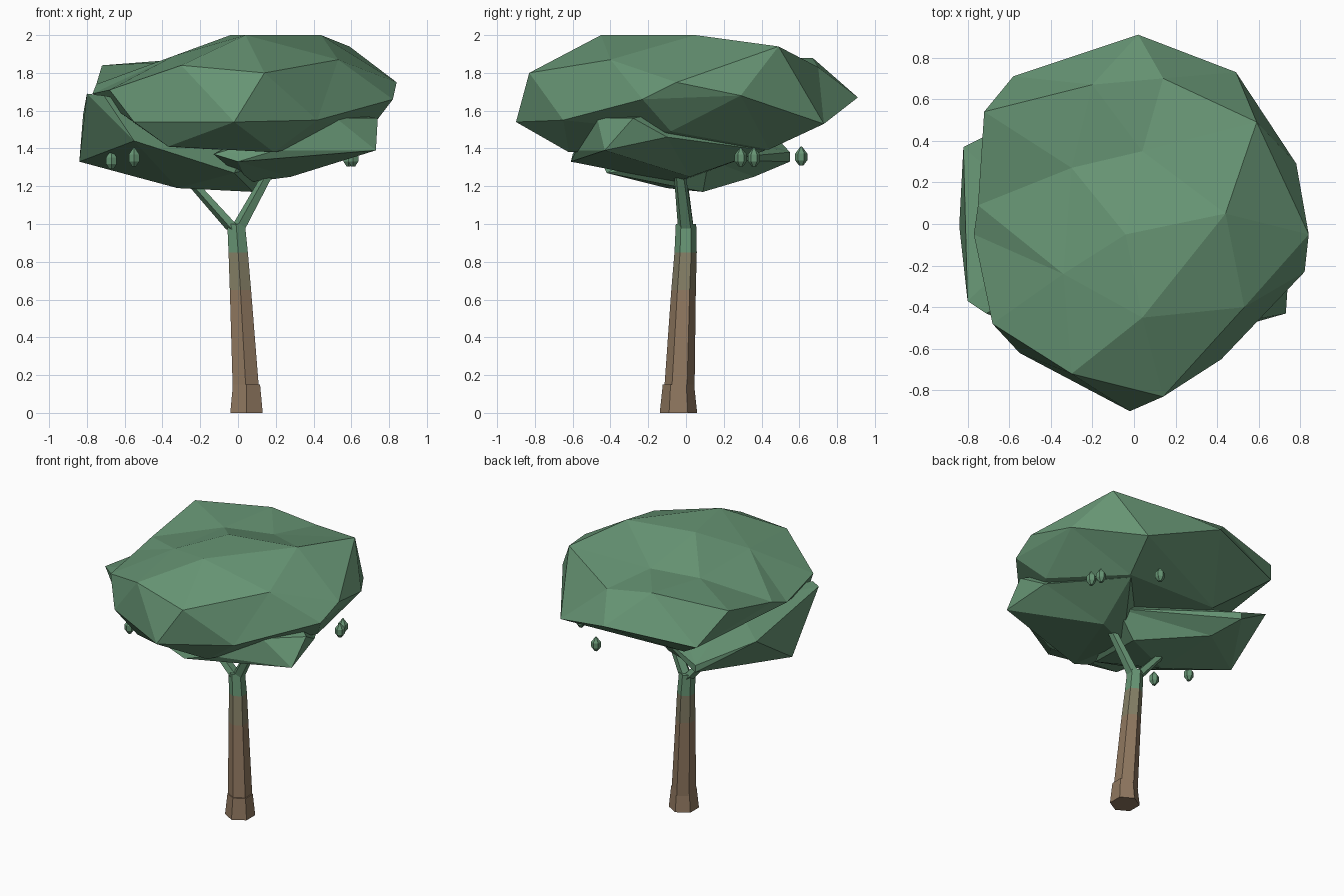
import bpy, bmesh
from math import cos, sin, tau
from mathutils import Vector

if "Cube" in bpy.data.objects:
    bpy.data.objects.remove(bpy.data.objects["Cube"])


def material(name, color):
    m = bpy.data.materials.new(name)
    m.diffuse_color = (*color, 1)
    m.use_nodes = True
    m.node_tree.nodes["Principled BSDF"].inputs["Base Color"].default_value = m.diffuse_color
    return m


LEAF = material("leaf", (0.135, 0.30, 0.175))
BARK = material("bark", (0.275, 0.185, 0.115))
BARK_MID = material("bark_mid", (0.23, 0.21, 0.13))


def finish(name, bm, mats):
    bmesh.ops.recalc_face_normals(bm, faces=bm.faces)
    me = bpy.data.meshes.new(name)
    bm.to_mesh(me)
    bm.free()
    for m in mats:
        me.materials.append(m)
    ob = bpy.data.objects.new(name, me)
    bpy.context.collection.objects.link(ob)
    return ob


def tube(name, rings, mats, sides=6):
    """Loft polygon rings (x, y, z, radius); one material per band."""
    bm = bmesh.new()
    loops = [[bm.verts.new((x + r * cos(tau * (i + .5) / sides),
                            y + r * sin(tau * (i + .5) / sides), z))
              for i in range(sides)] for x, y, z, r in rings]
    for k, (a, b) in enumerate(zip(loops, loops[1:])):
        for i in range(sides):
            j = (i + 1) % sides
            bm.faces.new((a[i], a[j], b[j], b[i])).material_index = min(k, len(mats) - 1)
    bm.faces.new(loops[0])
    bm.faces.new(loops[-1]).material_index = len(mats) - 1
    return finish(name, bm, mats)


def foliage(name, centre, points):
    """Faceted clump: join the points by direction from the centre, so dents stay."""
    c = Vector(centre)
    bm = bmesh.new()
    home = {}
    for p in points:
        d = Vector(p) - c
        v = bm.verts.new((d.x, d.y, d.z * 2))
        v.co.normalize()
        home[v] = Vector(p)
    bmesh.ops.convex_hull(bm, input=bm.verts)
    for v in bm.verts:
        v.co = home[v]
    return finish(name, bm, [LEAF])


# trunk, root flare and the two forking branches
tube("trunk", [(.043, -.036, .10, .081), (.013, -.013, .65, .065),
               (.001, -.002, .85, .059), (-.01, .0, 1.0, .054)], [BARK, BARK_MID, LEAF])
tube("root_flare", [(.045, -.04, 0, .099), (.045, -.04, .15, .083)], [BARK])
tube("left_branch", [(-.018, 0, .97, .044), (-.26, -.025, 1.24, .034)], [LEAF], 5)
tube("right_branch", [(.0, 0, .97, .044), (.17, -.035, 1.28, .032)], [LEAF], 5)

# big upper crown
foliage("upper_crown", (0, 0, 1.62), [
    # top surface
    (.04, -.45, 2), (.44, .05, 2), (-.04, -.05, 2), (.04, .35, 1.87),
    (-.30, .27, 1.86), (-.34, -.24, 1.89),
    # shoulder
    (.14, -.83, 1.80), (.53, -.40, 1.87), (.84, -.05, 1.75), (.59, .49, 1.94),
    (.14, .70, 1.83), (-.20, .67, 1.88), (-.72, .54, 1.84), (-.75, .09, 1.74),
    (-.30, -.72, 1.84), (-.68, -.48, 1.71),
    # rim
    (-.02, -.90, 1.54), (.42, -.65, 1.55), (.82, -.23, 1.66), (.78, .29, 1.68),
    (.49, .73, 1.53), (.02, .91, 1.67), (-.58, .71, 1.60), (-.77, -.05, 1.69),
    (-.55, -.62, 1.54),
    # underside
    (-.37, -.62, 1.41), (.19, -.62, 1.38), (.40, .44, 1.395), (-.30, .45, 1.40),
    (.69, -.08, 1.49)])

# two lower clumps
foliage("left_lower_crown", (-.4, 0, 1.42), [
    (-.84, -.01, 1.33), (-.82, .37, 1.58), (-.80, -.37, 1.69), (-.71, -.43, 1.68),
    (-.55, -.50, 1.44), (-.32, -.10, 1.19), (.08, .09, 1.17), (-.36, .36, 1.25),
    (-.46, .55, 1.33), (-.46, .55, 1.38), (-.02, -.42, 1.27), (.24, .12, 1.34),
    (.1, .0, 1.5), (-.4, 0, 1.6)])
foliage("right_lower_crown", (.35, -.15, 1.42), [
    (.73, -.43, 1.39), (.74, -.28, 1.56), (.52, -.47, 1.56), (.20, -.58, 1.39),
    (-.13, -.60, 1.37), (0, -.61, 1.33), (.05, -.05, 1.22), (.28, .02, 1.25),
    (.38, .42, 1.39), (.68, -.10, 1.46), (.1, .2, 1.5), (.4, 0, 1.62)])

# small hanging fruits
for i, (x, y, z) in enumerate([(.61, .29, 1.35), (.585, .36, 1.35), (.29, .61, 1.355),
                               (-.55, -.45, 1.35), (-.67, -.24, 1.335)]):
    tube(f"fruit_{i + 1}", [(x, y, z - .045, .012), (x, y, z - .018, .032),
                            (x, y, z + .018, .032), (x, y, z + .055, .004)], [LEAF])
